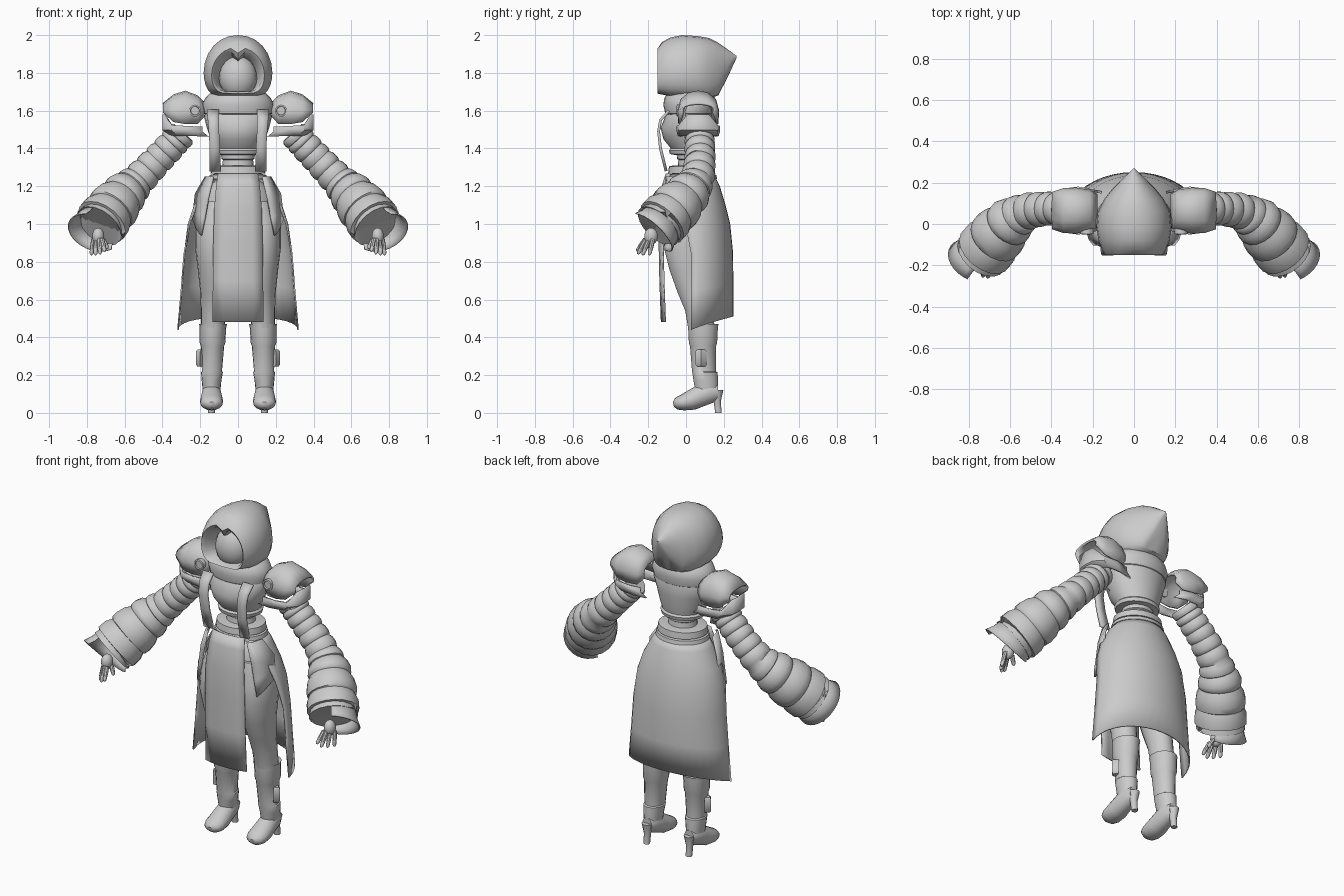
import bpy, bmesh, math
from mathutils import Vector

grey = bpy.data.materials.new("light_grey")
grey.diffuse_color = (0.6, 0.6, 0.6, 1)


def finish(name, bm, mirror=False, angle=40):
    if mirror:
        dup = bmesh.ops.duplicate(bm, geom=bm.verts[:] + bm.edges[:] + bm.faces[:])["geom"]
        for v in [g for g in dup if isinstance(g, bmesh.types.BMVert)]:
            v.co.x *= -1
        bmesh.ops.reverse_faces(bm, faces=[g for g in dup if isinstance(g, bmesh.types.BMFace)])
    bmesh.ops.recalc_face_normals(bm, faces=bm.faces[:])
    me = bpy.data.meshes.new(name)
    bm.to_mesh(me)
    bm.free()
    me.materials.append(grey)
    ob = bpy.data.objects.new(name, me)
    bpy.context.collection.objects.link(ob)
    bpy.ops.object.select_all(action='DESELECT')
    ob.select_set(True)
    bpy.context.view_layer.objects.active = ob
    bpy.ops.object.shade_smooth_by_angle(angle=math.radians(angle))
    return ob


def skin(bm, rows, closed=True, caps=True):
    """Join rows of points into a surface."""
    vs = [[bm.verts.new(p) for p in r] for r in rows]
    n = len(rows[0])
    for a, b in zip(vs, vs[1:]):
        for i in range(n if closed else n - 1):
            j = (i + 1) % n
            bm.faces.new((a[i], a[j], b[j], b[i]))
    if closed and caps:
        bm.faces.new(vs[0])
        bm.faces.new(vs[-1])


def tube_rows(pts, n=16, flat=False):
    """Rings along a path; each point is x, y, z, side radius, depth radius."""
    rows = []
    for i, p in enumerate(pts):
        c = Vector(p[:3])
        t = Vector((0, 0, 1)) if flat else Vector(pts[min(i + 1, len(pts) - 1)][:3]) - Vector(pts[max(i - 1, 0)][:3])
        t.normalize()
        u = Vector((1, 0, 0))
        u = (u - t * u.dot(t)).normalized()
        v = t.cross(u)
        rows.append([c + u * p[3] * math.cos(k * math.tau / n) + v * p[4] * math.sin(k * math.tau / n)
                     for k in range(n)])
    return rows


def tube(name, pts, n=16, mirror=False, flat=False, caps=True):
    bm = bmesh.new()
    skin(bm, tube_rows(pts, n, flat), True, caps)
    return finish(name, bm, mirror)


def sheet(name, rows, mirror=False, thick=0.0):
    bm = bmesh.new()
    skin(bm, rows, False)
    ob = finish(name, bm, mirror)
    if thick:
        m = ob.modifiers.new("thickness", 'SOLIDIFY')
        m.thickness = thick
        m.offset = 0
    return ob


def ball(name, c, s, mirror=False):
    bm = bmesh.new()
    bmesh.ops.create_uvsphere(bm, u_segments=20, v_segments=12, radius=1)
    for v in bm.verts:
        v.co = Vector(c) + v.co * Vector(s)
    return finish(name, bm, mirror)


# Hood: loops from the inner rim forward, then back to a point
def hood_loop(y, hw, top, bot, dip=0):
    pts = []
    for k in range(24):
        a = k * math.tau / 24
        s, c = math.sin(a), math.cos(a)
        mid = bot + (top - bot) * 0.4
        f = math.copysign(abs(s) ** (0.95 if c > 0 else 0.4), s)
        z = mid + (c * (top - mid) if c > 0 else c * (mid - bot))
        pts.append((hw * f, y, z - (dip if k == 0 else 0)))
    return pts


bm = bmesh.new()
skin(bm, [hood_loop(*r) for r in [
    (-.05, .10, 1.88, 1.70, .03), (-.135, .125, 1.915, 1.70, .045), (-.15, .14, 1.935, 1.69, .03),
    (-.125, .155, 1.965, 1.685), (-.08, .172, 1.988, 1.675), (-.02, .182, 2.0, 1.67), (.06, .175, 1.995, 1.665),
    (.12, .145, 1.985, 1.665), (.17, .105, 1.96, 1.68), (.22, .055, 1.925, 1.775), (.268, .004, 1.89, 1.88)]])
finish("hood", bm)
ball("face", (0, -.05, 1.775), (.1, .085, .115))

# Neck scarf: folded collar
tube("scarf", [(0, .02, 1.57, .15, .11), (0, .02, 1.585, .18, .13), (0, .02, 1.63, .19, .14),
               (0, .02, 1.665, .175, .135), (0, .02, 1.70, .14, .115), (0, .02, 1.71, .09, .08)], 24, flat=True)

# Torso, waist and belt
tube("chest", [(0, .025, 1.365, .09, .08), (0, .025, 1.37, .125, .11), (0, .025, 1.39, .13, .115),
               (0, .025, 1.40, .12, .105), (0, .01, 1.45, .145, .13), (0, .005, 1.51, .165, .14),
               (0, .02, 1.57, .18, .13), (0, .025, 1.62, .15, .11)], 24, flat=True)
tube("waist", [(0, .03, 1.24, .10, .09), (0, .03, 1.29, .085, .075), (0, .03, 1.34, .08, .07),
               (0, .03, 1.345, .088, .078), (0, .03, 1.38, .09, .08)], 20, flat=True)
for name, z, h, r in (("upper_belt", 1.265, .045, .145), ("lower_belt", 1.235, .03, .155)):
    tube(name, [(0, .03, z, r - .03, r - .05), (0, .03, z + .003, r, r - .02),
                (0, .03, z + h - .005, r - .005, r - .025), (0, .03, z + h, r - .03, r - .05)], 24, flat=True)
ball("pelvis", (0, .04, 1.09), (.19, .14, .18))

# Hanging vest panels
sheet("vest_panel", [[(x, y, z) for x in (a, (a + b) / 2, b)] for a, b, y, z in [
    (.10, .165, -.09, 1.60), (.10, .16, -.135, 1.55), (.10, .155, -.145, 1.49), (.095, .15, -.135, 1.40),
    (.09, .15, -.105, 1.28)]], True, .015)

# Front skirt panel
sheet("front_panel", [[(w * t, y + .02 * t * t, z) for t in (-1, -.6, -.2, .2, .6, 1)] for w, y, z in [
    (.105, -.105, 1.265), (.115, -.125, 1.2), (.125, -.142, 1.08), (.13, -.142, .9), (.132, -.138, .7),
    (.135, -.13, .48)]], thick=.008)

# Back skirt wrapping round from side to side
rows = []
for w, d, yc, z, drop in [(.14, .12, .03, 1.25, 0), (.175, .145, .03, 1.2, 0), (.23, .175, .03, 1.1, 0),
                          (.262, .195, .035, 1.0, 0), (.285, .21, .035, .85, .01), (.3, .212, .035, .68, .035),
                          (.318, .212, .035, .51, .07)]:
    amax = math.radians(118 - 26 * min(1, (1.25 - z) / .4))
    rows.append([(w * math.sin(amax * t / 10), yc + d * math.cos(amax * t / 10), z - drop * (t / 10) ** 2)
                 for t in range(-10, 11)])
sheet("back_skirt", rows, thick=.008)

# Hip sash flaps
sheet("hip_sash", [[(.13 + o, -.085 + f, z + .05) for o, f in ((0, -.02), (.02, 0), (.04, .07))] if i == 0 else
                   [(.14 + i * .018, -.10, z - i * .03), (.18 + i * .012, -.07, z - i * .02), (.215 + i * .008, .02, z)]
                   for i, z in enumerate((1.2, 1.16, 1.09, 1.03))], True, .012)

# Legs and boots
tube("leg", [(.10, .03, 1.12, .09, .12), (.125, .02, 1.0, .103, .135), (.13, .01, .88, .098, .13),
             (.13, .02, .76, .083, .11), (.13, .045, .64, .07, .092), (.13, .07, .54, .066, .075),
             (.135, .085, .42, .062, .07)], 18, True, True)
tube("boot_shaft", [(.135, .09, .44, .058, .066), (.132, .09, .47, .074, .083), (.133, .09, .45, .070, .08),
                    (.135, .09, .37, .068, .076), (.135, .09, .355, .062, .07), (.138, .095, .22, .053, .064),
                    (.138, .10, .215, .058, .068), (.14, .105, .17, .052, .066), (.14, .11, .10, .045, .06)],
     18, True, True)
tube("boot_foot", [(.14, .17, .11, .032, .042), (.14, .13, .11, .05, .058), (.14, .08, .092, .054, .058),
                   (.14, .03, .068, .06, .054), (.14, -.02, .054, .06, .042), (.14, -.05, .049, .048, .032),
                   (.14, -.067, .045, .02, .014)], 16, True)
tube("boot_heel", [(.14, .155, .12, .035, .045), (.14, .165, .06, .02, .02), (.14, .172, 0, .018, .018)],
     10, True, True)
tube("boot_buckle", [(.195, .08, .245, .02, .02), (.2, .08, .255, .022, .03), (.2, .08, .325, .022, .03),
                     (.195, .08, .335, .02, .02)], 4, True, True)


# Banded arms: each band flares over the next
KEYS = [(.29, .07, 1.485, .075), (.345, .073, 1.425, .078), (.43, .075, 1.335, .08), (.53, .06, 1.23, .088),
        (.60, .01, 1.16, .117), (.675, -.07, 1.07, .138), (.74, -.15, .985, .138)]


def along(t):
    t = min(max(t, 0), 1) * (len(KEYS) - 1)
    i = min(int(t), len(KEYS) - 2)
    return Vector(KEYS[i]).lerp(Vector(KEYS[i + 1]), t - i)


cuts = [0, .09, .17, .25, .33, .41, .49, .58, .70, .84, 1.0]
pts = []
for a, b in zip(cuts, cuts[1:]):
    for f, s in ((.02, .92), (.3, 1.03), (.7, 1.04), (.96, .98)):
        p = along(a + (b - a) * f)
        pts.append((p.x, p.y, p.z, p.w * s, p.w * s))
p = along(.9)
pts += [(*p[:3], .115, .115)]
tube("banded_sleeve", pts, 18, True)

# Cuff lining that hangs out of the sleeve on the outer side
ax = (Vector(KEYS[-1][:3]) - Vector(KEYS[-2][:3])).normalized()
u = (Vector((1, 0, 0)) - ax * ax.x).normalized()
v = ax.cross(u)
if v.z < 0:
    v = -v
base = Vector(KEYS[-1][:3])
rows = []
for d, r in ((-.04, .12), (.03, .128), (.075, .14)):
    rows.append([base + ax * d * (1 if d < 0 else max(.15, math.cos(math.radians(k * 12) * .55)))
                 + (u * math.cos(math.radians(k * 12)) + v * math.sin(math.radians(k * 12))) * r
                 for k in range(-11, 7)])
sheet("cuff_lining", rows, True, .006)

# Hands
ball("palm", (.74, -.185, .935), (.032, .036, .045), True)
bm = bmesh.new()
for x, y, dx, dy, dz in [(.765, -.175, .012, -.02, -.085), (.75, -.195, .005, -.035, -.085),
                         (.735, -.21, -.005, -.045, -.08), (.72, -.215, -.015, -.045, -.065),
                         (.715, -.18, -.025, -.015, -.05)]:
    skin(bm, tube_rows([(x + dx * f, y + dy * f, .92 + dz * f, r, r)
                        for f, r in ((0, .012), (.5, .0125), (.9, .010), (1, .004))], 8))
finish("fingers", bm, True)

# Shoulder guards: domed upper shell with an angular outer edge
rows = []
for x, top, low, hw in [(.18, 1.64, 1.57, .075), (.215, 1.675, 1.53, .095), (.28, 1.70, 1.53, .105),
                        (.34, 1.68, 1.54, .103), (.395, 1.635, 1.59, .085)]:
    rows.append([(x, .065 + hw * s, low + (top - low) * h) for s, h in
                 ((-.95, 0), (-1, .4), (-.85, .75), (-.45, .95), (0, 1), (.45, .95), (.85, .75), (1, .4), (.95, 0))])
sheet("shoulder_shell", rows, True, .012)

# Lower shoulder jaw: band round front, outer side and back
jaw = [(.19, -.03), (.27, -.045), (.35, -.035), (.39, .01), (.395, .065), (.39, .12), (.35, .165), (.27, .175), (.19, .16)]
sheet("shoulder_jaw", [[(x - i, .065 + (y - .065) * (1 - i * 2), z + (.055 if x > .37 and up else 0) + (x - .19) * .05)
                        for x, y in jaw] for z, up, i in ((1.515, 1, 0), (1.49, 0, 0), (1.462, 0, .035))], True, .012)

# Round shoulder studs
bm = bmesh.new()
rows = [[(.228 + r * math.cos(k * math.tau / 16), y, 1.60 + r * math.sin(k * math.tau / 16)) for k in range(16)]
        for y, r in ((-.02, .032), (-.048, .032), (-.05, .024), (-.042, .022))]
skin(bm, rows)
finish("shoulder_stud", bm, True)
